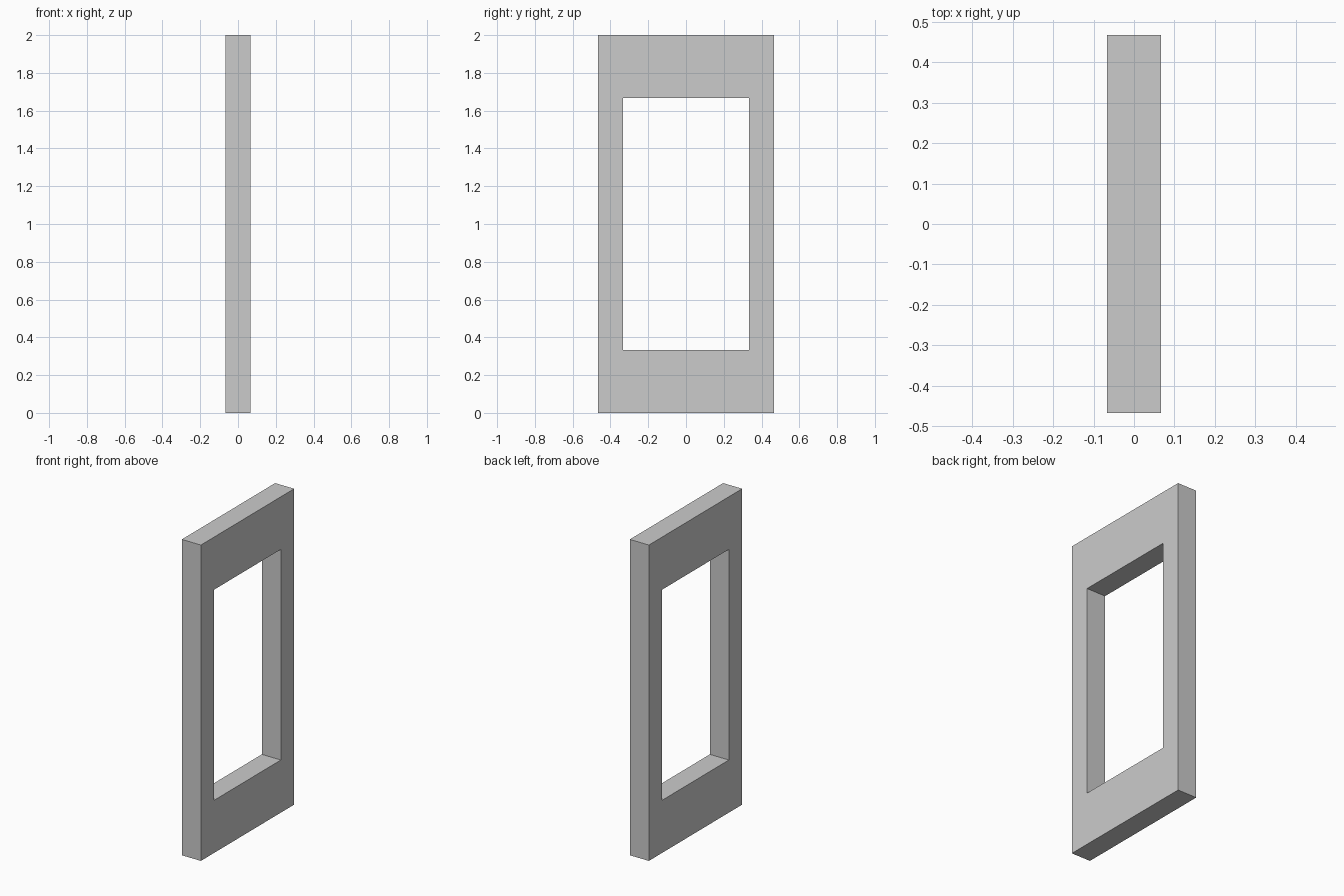
import bpy
import bmesh

if "Cube" in bpy.data.objects:
    bpy.data.objects.remove(bpy.data.objects["Cube"])

HALF_DEPTH = 1 / 15


def rect(y, z0, z1):
    return [(-y, z0), (y, z0), (y, z1), (-y, z1)]


# Upright slab with a rectangular opening, as one closed frame
bm = bmesh.new()
outline, opening = rect(7 / 15, 0, 2), rect(1 / 3, 1 / 3, 5 / 3)
loops = [[bm.verts.new((x, y, z)) for y, z in profile]
         for profile, x in ((outline, -HALF_DEPTH), (outline, HALF_DEPTH),
                            (opening, HALF_DEPTH), (opening, -HALF_DEPTH))]

# Outer edges, one face, inner edges, other face
for k in range(4):
    a, b = loops[k], loops[(k + 1) % 4]
    for i in range(4):
        j = (i + 1) % 4
        bm.faces.new((a[i], a[j], b[j], b[i]))
bmesh.ops.recalc_face_normals(bm, faces=bm.faces)

mesh = bpy.data.meshes.new("window_frame")
bm.to_mesh(mesh)
bm.free()
frame = bpy.data.objects.new("window_frame", mesh)
bpy.context.collection.objects.link(frame)
